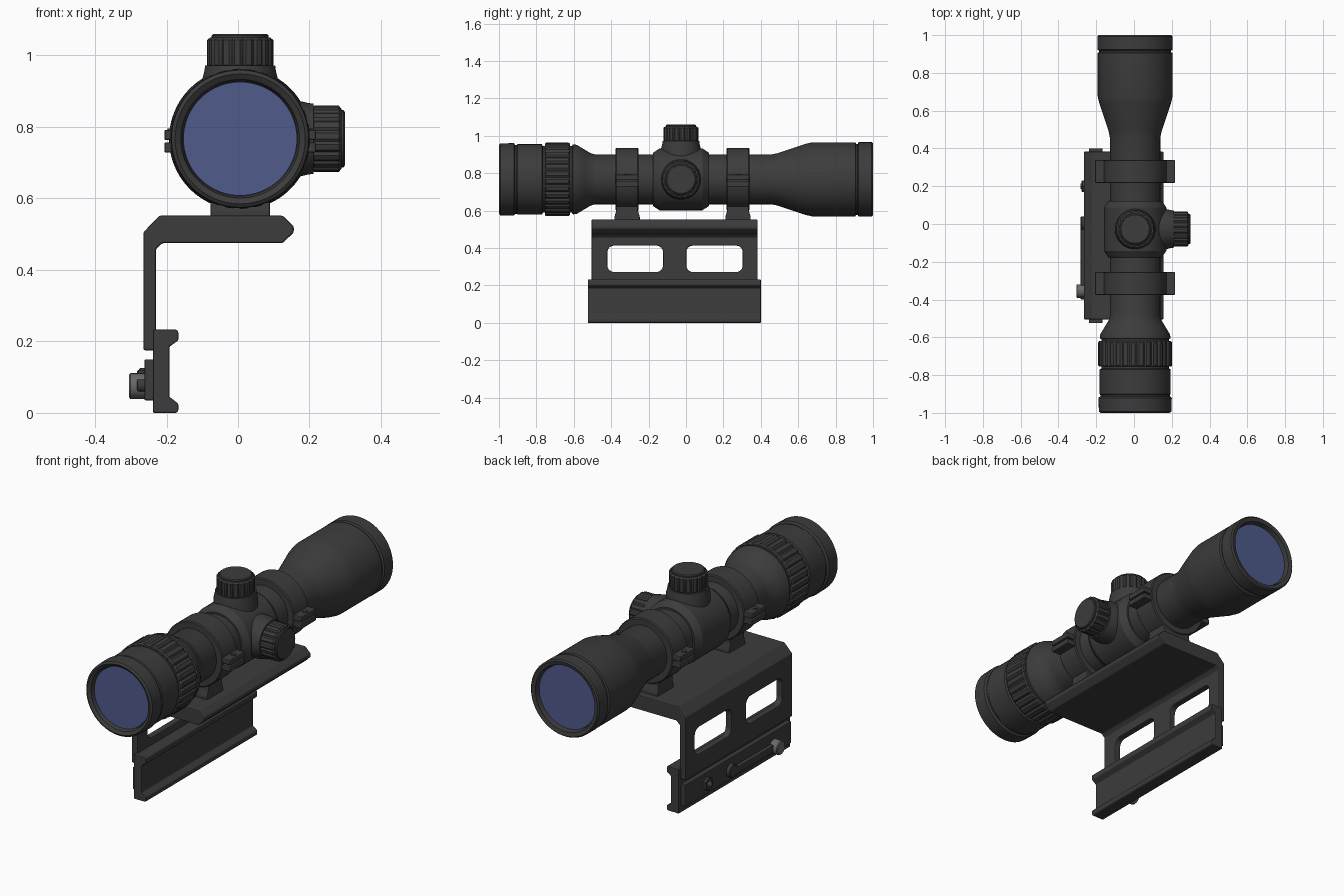
import bpy, bmesh
from math import cos, sin, pi, radians
from mathutils import Matrix, Vector

cube = bpy.data.objects.get("Cube")
if cube:
    bpy.data.objects.remove(cube, do_unlink=True)

CX, CZ = 0.006, 0.767       # tube axis
TY = -0.027                 # turret station
TO_Y = Matrix.Rotation(radians(-90), 4, 'X')
TO_X = Matrix.Rotation(radians(90), 4, 'Y')
TO_NEG_X = Matrix.Rotation(radians(-90), 4, 'Y')
TO_Z = Matrix.Identity(4)


def material(name, rgb):
    m = bpy.data.materials.new(name)
    m.use_nodes = True
    col = (*rgb, 1)
    m.diffuse_color = col
    m.node_tree.nodes["Principled BSDF"].inputs["Base Color"].default_value = col
    return m


BLACK = material("matte black", (0.045, 0.045, 0.045))
BLUE = material("lens blue", (0.08, 0.105, 0.26))
STEEL = material("bolt steel", (0.14, 0.14, 0.14))


def finish(name, bm, mat, bevel=0, smooth=True):
    bmesh.ops.recalc_face_normals(bm, faces=bm.faces)
    me = bpy.data.meshes.new(name)
    bm.to_mesh(me)
    bm.free()
    me.materials.append(mat)
    ob = bpy.data.objects.new(name, me)
    bpy.context.collection.objects.link(ob)
    bpy.ops.object.select_all(action='DESELECT')
    ob.select_set(True)
    bpy.context.view_layer.objects.active = ob
    if smooth:
        bpy.ops.object.shade_smooth_by_angle(angle=radians(30))
    if bevel:
        mod = ob.modifiers.new("edge bevel", 'BEVEL')
        mod.width, mod.segments, mod.limit_method = bevel, 2, 'ANGLE'
    return ob


def lathe(name, profile, turn, at, mat=BLACK, steps=64, ribs=0, depth=0.93):
    """Spin (height, radius) points; ribs gives a fluted outline."""
    if ribs:
        steps = ribs * 4
    bm = bmesh.new()
    rings = []
    for h, r in profile:
        if r == 0:
            rings.append([bm.verts.new((0, 0, h))] * steps)
            continue
        ring = []
        for i in range(steps):
            k = depth if ribs and i % 4 == 3 else 1
            a = 2 * pi * i / steps
            ring.append(bm.verts.new((r * k * cos(a), r * k * sin(a), h)))
        rings.append(ring)
    for lo, hi in zip(rings, rings[1:]):
        for i in range(steps):
            j = (i + 1) % steps
            corners = list(dict.fromkeys((lo[i], lo[j], hi[j], hi[i])))
            bm.faces.new(corners)
    bm.transform(Matrix.Translation(at) @ turn)
    return finish(name, bm, mat)


def extrude(name, pts, a, b, axis='y', mat=BLACK, bevel=0.006):
    """Extrude an outline along y (points x,z) or along x (points y,z)."""
    place = (lambda u, v, t: (u, t, v)) if axis == 'y' else (lambda u, v, t: (t, u, v))
    bm = bmesh.new()
    face = bm.faces.new([bm.verts.new(place(u, v, a)) for u, v in pts])
    out = bmesh.ops.extrude_face_region(bm, geom=[face])
    moved = [g for g in out["geom"] if isinstance(g, bmesh.types.BMVert)]
    bmesh.ops.translate(bm, verts=moved, vec=Vector(place(0, 0, b - a)))
    return finish(name, bm, mat, bevel, smooth=False)


def rounded(u0, u1, v0, v1, r, n=6):
    pts = []
    for q, (u, v) in enumerate(((u1 - r, v1 - r), (u0 + r, v1 - r),
                                (u0 + r, v0 + r), (u1 - r, v0 + r))):
        for i in range(n + 1):
            t = pi / 2 * (q + i / n)
            pts.append((u + r * cos(t), v + r * sin(t)))
    return pts


def rect(u0, u1, v0, v1):
    return [(u0, v0), (u1, v0), (u1, v1), (u0, v1)]


# Optical tube: eyepiece, main tube and objective bell
AXIS = (CX, 0, CZ)
lathe("scope_tube", [
    (-0.965, 0), (-0.965, 0.16), (-0.99, 0.166), (-1, 0.182), (-0.993, 0.192),
    (-0.92, 0.194), (-0.913, 0.184), (-0.905, 0.184), (-0.9, 0.188),
    (-0.77, 0.188), (-0.765, 0.178), (-0.61, 0.178), (-0.605, 0.187),
    (-0.585, 0.185), (-0.54, 0.158), (-0.51, 0.14), (-0.485, 0.133),
    (0.455, 0.133), (0.49, 0.14), (0.64, 0.19), (0.675, 0.198),
    (0.905, 0.198), (0.91, 0.19), (0.918, 0.19), (0.923, 0.199), (0.993, 0.199),
    (1, 0.192), (0.995, 0.172), (0.965, 0.166), (0.965, 0)], TO_Y, AXIS, steps=80)
lathe("zoom_ring", [(-0.755, 0.17), (-0.755, 0.19), (-0.748, 0.196), (-0.627, 0.196),
                    (-0.62, 0.19), (-0.62, 0.17)], TO_Y, AXIS, ribs=30, depth=0.96)
for name, y, r in (("eyepiece_lens", -0.969, 0.159), ("objective_lens", 0.969, 0.165)):
    lathe(name, [(-0.004, 0), (-0.004, r), (0.004, r), (0.004, 0)],
          TO_Y, (CX, y, CZ), BLUE)

# Turret housing
lathe("turret_housing", [(-0.15, 0.12), (-0.15, 0.142), (-0.115, 0.165), (0.115, 0.165),
                         (0.15, 0.142), (0.15, 0.12)], TO_Y, (CX, TY, CZ))
# Adjustment turrets: collar, fluted knob and cap
for label, turn, at in (("top", TO_Z, (CX, TY, CZ)),
                        ("side", TO_X, (CX, TY, CZ))):
    lathe(label + "_turret_collar", [(0.1, 0.108), (0.165, 0.106), (0.19, 0.1),
                                     (0.205, 0.098), (0.207, 0)], turn, at)
    lathe(label + "_turret_knob", [(0.2, 0), (0.2, 0.088), (0.207, 0.093), (0.276, 0.093),
                                   (0.283, 0.084), (0.283, 0)], turn, at,
          ribs=18, depth=0.94)
    lathe(label + "_turret_cap", [(0.28, 0.08), (0.289, 0.08), (0.293, 0.075),
                                  (0.293, 0)], turn, at)

# Mounting rings with split ears, screws and flared feet
for label, y in (("front", -0.315), ("rear", 0.278)):
    lathe(label + "_ring", [(-0.062, 0.125), (-0.062, 0.163), (-0.057, 0.168),
                            (0.057, 0.168), (0.062, 0.163), (0.062, 0.125)],
          TO_Y, (CX, y, CZ))
    for side in (-1, 1):
        edge = sorted((CX + side * 0.15, CX + side * 0.212))
        for part, z0, z1 in (("lower", 0.728, 0.757), ("upper", 0.763, 0.792)):
            extrude(f"{label}_ring_{part}_ear", rect(*edge, z0, z1),
                    y - 0.06, y + 0.06, bevel=0.005)
        lathe(label + "_ear_screw", [(0, 0.013), (0.006, 0.013), (0.006, 0)], TO_Z,
              (CX + side * 0.19, y, 0.79), steps=16)
    extrude(label + "_ring_foot", [(y - 0.068, 0.545), (y + 0.068, 0.545), (y + 0.068, 0.565),
                                   (y + 0.058, 0.6), (y + 0.058, 0.66), (y - 0.058, 0.66),
                                   (y - 0.058, 0.6), (y - 0.068, 0.565)],
            CX - 0.083, CX + 0.083, axis='x', bevel=0.005)

# Offset bracket: top shelf and side wall with two windows
bracket = extrude("offset_bracket", [
    (-0.265, 0.175), (-0.265, 0.505), (-0.22, 0.552), (0.125, 0.552), (0.156, 0.522),
    (0.156, 0.505), (0.125, 0.475), (-0.212, 0.475), (-0.23, 0.457), (-0.23, 0.175)],
    -0.505, 0.383, bevel=0)
for y0, y1 in ((-0.42, -0.123), (0.002, 0.303)):
    cutter = extrude("window_cutter", rounded(y0, y1, 0.272, 0.413, 0.035),
                     -0.35, -0.18, axis='x', bevel=0)
    cutter.hide_render = True
    mod = bracket.modifiers.new("window", 'BOOLEAN')
    mod.operation, mod.object, mod.solver = 'DIFFERENCE', cutter, 'EXACT'
    bpy.context.view_layer.objects.active = bracket
    bpy.ops.object.modifier_apply(modifier=mod.name)
    bpy.data.objects.remove(cutter, do_unlink=True)
mod = bracket.modifiers.new("edge bevel", 'BEVEL')
mod.width, mod.segments, mod.limit_method = 0.005, 2, 'ANGLE'

# Rail clamp with hooked lips
extrude("rail_clamp", [
    (-0.238, 0), (-0.172, 0), (-0.167, 0.006), (-0.167, 0.026), (-0.192, 0.045),
    (-0.192, 0.185), (-0.167, 0.203), (-0.167, 0.228), (-0.172, 0.233), (-0.238, 0.233)],
    -0.525, 0.4, bevel=0.004)
extrude("clamp_side_plate", rect(-0.262, -0.235, 0.035, 0.15), -0.5, 0.38, bevel=0.004)

# Clamp lever, bolt and nut
extrude("clamp_lever", rounded(-0.4, 0.03, 0.06, 0.095, 0.016), -0.282, -0.255,
        axis='x', bevel=0.004)
for name, y, z, r, top, mat, n in (("lever_pivot", 0.005, 0.085, 0.035, 0.283, BLACK, 24),
                                   ("lever_bolt", -0.355, 0.075, 0.036, 0.305, STEEL, 24),
                                   ("clamp_nut", 0.2, 0.09, 0.036, 0.277, BLACK, 6),
                                   ("clamp_stud", 0.2, 0.09, 0.015, 0.284, STEEL, 16)):
    lathe(name, [(0.25, 0), (0.25, r), (top - 0.004, r), (top, r * 0.88), (top, 0)],
          TO_NEG_X, (0, y, z), mat, steps=n)
